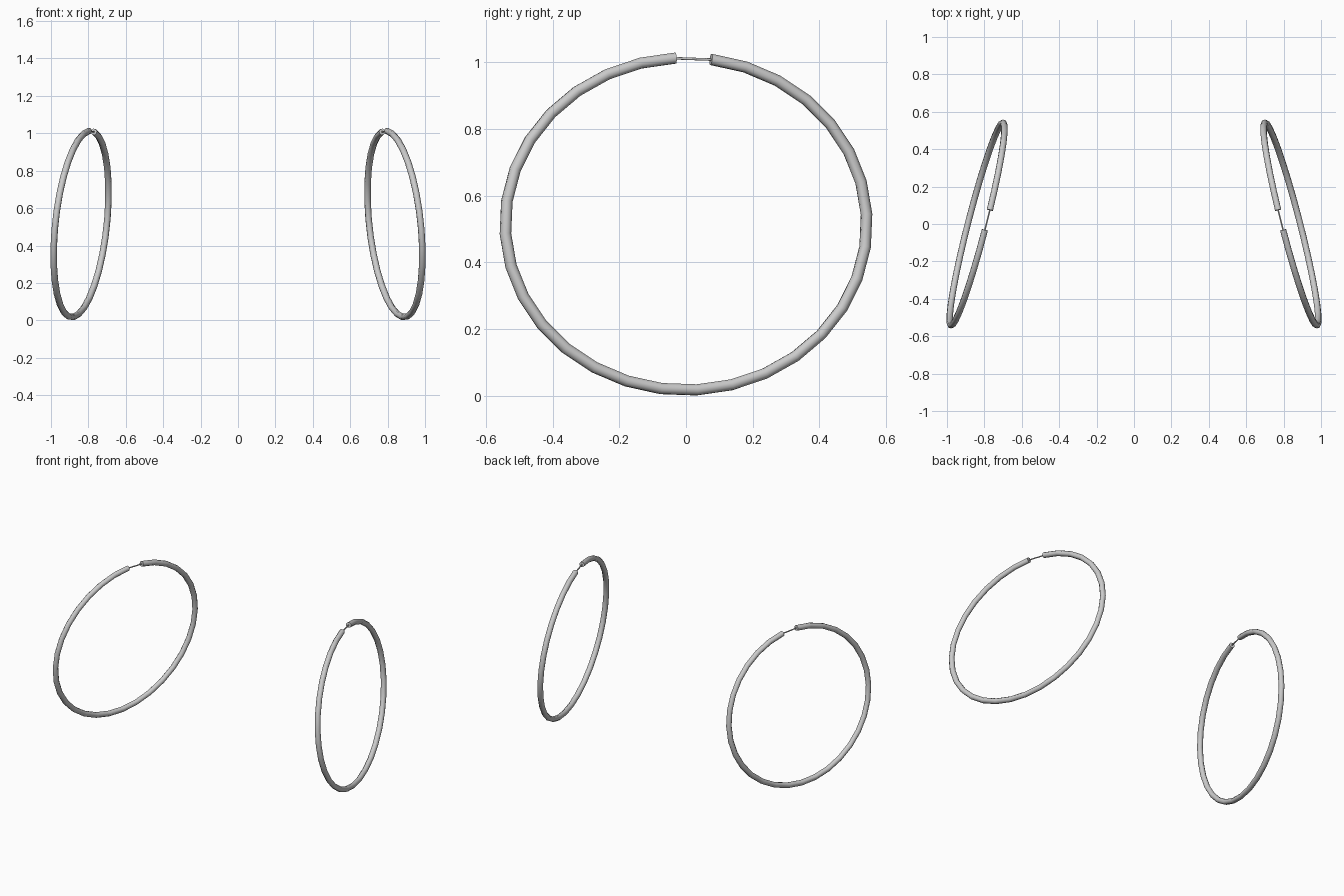
import bpy, bmesh, math
from mathutils import Vector

if "Cube" in bpy.data.objects:
    bpy.data.objects.remove(bpy.data.objects["Cube"])

STEPS = 32                      # ring divisions, one of them is the open gap
STEP = 2 * math.pi / STEPS
START = 0.138                   # angle from the top to the first tube end
RY, RZ = 0.542, 0.498
CENTRE = Vector((0.839, 0, 0.515))
LEAN_Y, LEAN_Z = -0.255, -0.1   # tilt of the hoop plane
NORMAL = Vector((1, -LEAN_Y, -LEAN_Z)).normalized()


def hoop_point(t):
    y, z = RY * math.sin(t), RZ * math.cos(t)
    return CENTRE + Vector((LEAN_Y * y + LEAN_Z * z, y, z))


def tube(name, angles, radius, sides, side):
    """Capped tube along the hoop; side = -1 mirrors it across x."""
    bm = bmesh.new()
    rings = []
    for t in angles:
        p = hoop_point(t)
        tangent = (hoop_point(t + 0.01) - hoop_point(t - 0.01)).normalized()
        out = tangent.cross(NORMAL).normalized()
        ring = []
        for i in range(sides):
            a = 2 * math.pi * (i + 0.5) / sides
            v = p + radius * (math.cos(a) * out + math.sin(a) * NORMAL)
            ring.append(bm.verts.new((v.x * side, v.y, v.z)))
        rings.append(ring)
    for r0, r1 in zip(rings, rings[1:]):
        for i in range(sides):
            j = (i + 1) % sides
            bm.faces.new((r0[i], r0[j], r1[j], r1[i]))
    bm.faces.new(rings[0])
    bm.faces.new(rings[-1])
    bmesh.ops.recalc_face_normals(bm, faces=bm.faces)
    mesh = bpy.data.meshes.new(name)
    bm.to_mesh(mesh)
    bm.free()
    obj = bpy.data.objects.new(name, mesh)
    bpy.context.collection.objects.link(obj)
    bpy.ops.object.select_all(action='DESELECT')
    obj.select_set(True)
    bpy.context.view_layer.objects.active = obj
    bpy.ops.object.shade_smooth_by_angle(angle=math.radians(50))


for label, side in (("right", 1), ("left", -1)):
    # Thick open hoop
    tube(label + "_hoop", [START + k * STEP for k in range(STEPS)], 0.0175, 8, side)
    # Thin wire bridging the gap, running slightly into both tube ends
    tube(label + "_ear_wire", [START - STEP - 0.01, START + 0.01], 0.004, 8, side)
